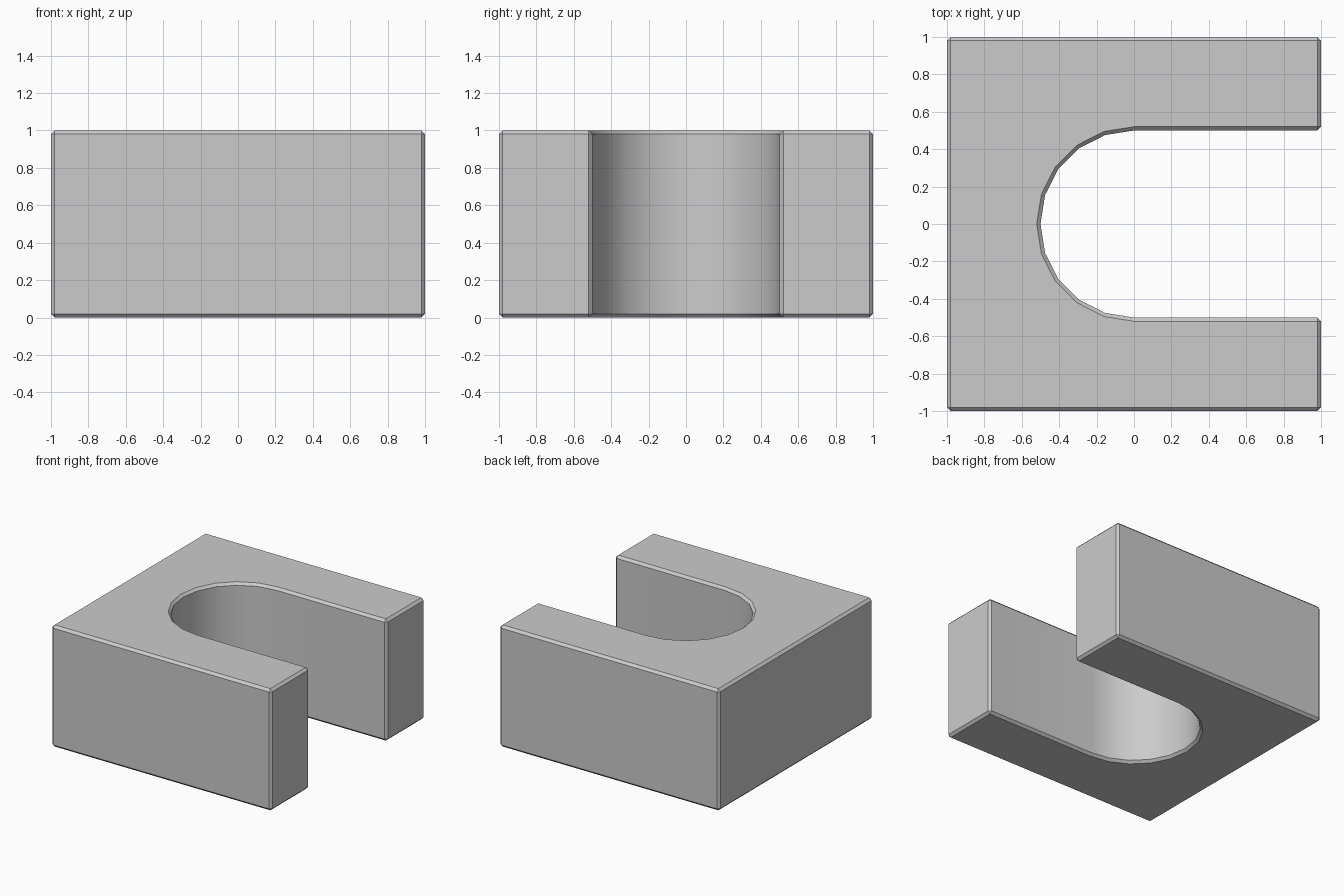
import bpy, bmesh, math

if "Cube" in bpy.data.objects:
    bpy.data.objects.remove(bpy.data.objects["Cube"])

HALF, HEIGHT, RADIUS, CHAMFER, STEPS = 1.0, 1.0, 0.5, 0.02, 10

# U-shaped outline: square with a round-ended slot open towards +x
outline = [(HALF, RADIUS), (HALF, HALF), (-HALF, HALF), (-HALF, -HALF),
           (HALF, -HALF), (HALF, -RADIUS)]
for i in range(STEPS + 1):
    a = math.radians(270 - 180 * i / STEPS)
    outline.append((RADIUS * math.cos(a), RADIUS * math.sin(a)))

# Extrude the outline into a block
bm = bmesh.new()
base = bm.faces.new([bm.verts.new((x, y, 0)) for x, y in outline])
top = bmesh.ops.extrude_face_region(bm, geom=[base], use_keep_orig=True)
bmesh.ops.translate(bm, vec=(0, 0, HEIGHT),
                    verts=[v for v in top["geom"] if isinstance(v, bmesh.types.BMVert)])
bmesh.ops.recalc_face_normals(bm, faces=bm.faces)
mesh = bpy.data.meshes.new("slotted_block")
bm.to_mesh(mesh)
bm.free()

block = bpy.data.objects.new("slotted_block", mesh)
bpy.context.collection.objects.link(block)
bpy.context.view_layer.objects.active = block
block.select_set(True)

# Narrow chamfer on every sharp edge, smooth slot wall
bevel = block.modifiers.new("chamfer", 'BEVEL')
bevel.width = CHAMFER
bevel.segments = 1
bevel.limit_method = 'ANGLE'
bevel.angle_limit = math.radians(30)
bpy.ops.object.modifier_apply(modifier=bevel.name)
bpy.ops.object.shade_smooth_by_angle(angle=math.radians(30))
